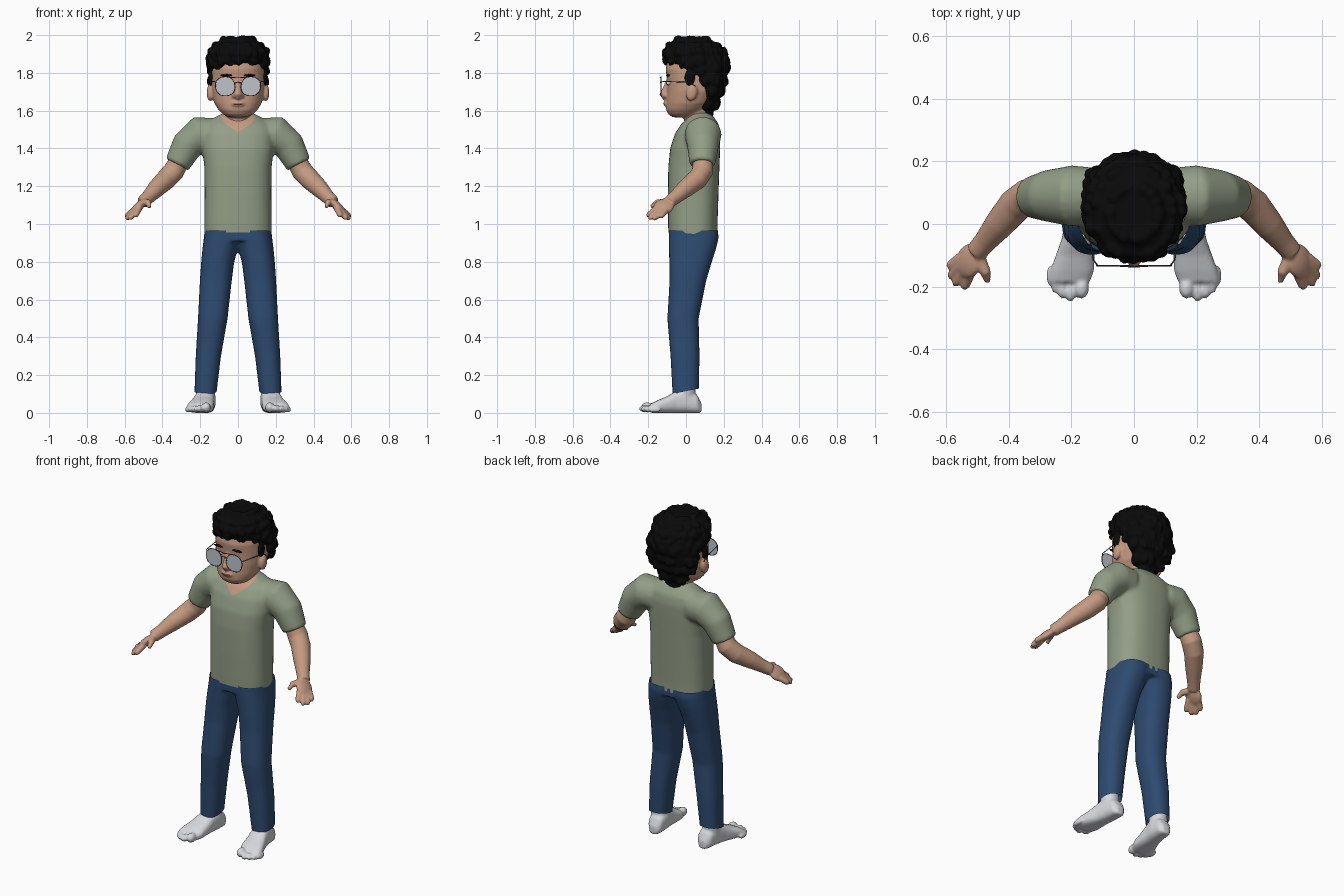
import bpy, bmesh, math, random
from mathutils import Vector, Matrix

if "Cube" in bpy.data.objects:
    bpy.data.objects.remove(bpy.data.objects["Cube"])
random.seed(4)


def material(name, r, g, b):
    m = bpy.data.materials.new(name)
    m.use_nodes = True
    m.diffuse_color = (r, g, b, 1)
    m.node_tree.nodes["Principled BSDF"].inputs["Base Color"].default_value = (r, g, b, 1)
    return m


SKIN = material("skin", 0.55, 0.32, 0.22)
SHIRT = material("sage_green", 0.29, 0.34, 0.24)
DENIM = material("denim_blue", 0.027, 0.07, 0.165)
SOCK = material("off_white", 0.68, 0.69, 0.72)
HAIR = material("black", 0.003, 0.003, 0.003)
LENS = material("lens_grey", 0.52, 0.55, 0.6)
WIRE = material("frame_grey", 0.06, 0.06, 0.065)
LIPS = material("lip_brown", 0.38, 0.18, 0.13)


# ---- geometry helpers ----
def ring(c, u, v, p=1.0, n=32):
    """Rounded loop around c spanned by the half-axes u and v."""
    power = lambda t: math.copysign(abs(t) ** p, t)
    angles = [2 * math.pi * i / n for i in range(n)]
    return [Vector(c) + Vector(u) * power(math.cos(a)) + Vector(v) * power(math.sin(a)) for a in angles]


def oval(z, y0, y1, x0, x1, p=0.85):
    """Horizontal section between the given limits."""
    return ring(((x0 + x1) / 2, (y0 + y1) / 2, z), ((x1 - x0) / 2, 0, 0), (0, (y1 - y0) / 2, 0), p)


def loft(bm, rings):
    loops = [[bm.verts.new(co) for co in r] for r in rings]
    n = len(loops[0])
    for a, b in zip(loops, loops[1:]):
        for i in range(n):
            bm.faces.new((a[i], a[(i + 1) % n], b[(i + 1) % n], b[i]))
    bm.faces.new(loops[0])
    bm.faces.new(loops[-1])


def limb(bm, path, s=1, n=20):
    """Round tube through (x, y, z, radius) points, mirrored in x by s."""
    pts = [Vector((s * x, y, z)) for x, y, z, r in path]
    rings = []
    for i, c in enumerate(pts):
        t = (pts[min(i + 1, len(pts) - 1)] - pts[max(i - 1, 0)]).normalized()
        u = t.cross(Vector((0, 1, 0.3))).normalized()
        rings.append(ring(c, u * path[i][3], t.cross(u) * path[i][3], 1, n))
    loft(bm, rings)


def blob(bm, c, size, rot=None):
    m = Matrix.Translation(c) @ (rot.to_4x4() if rot else Matrix()) @ Matrix.Diagonal((*size, 1))
    bmesh.ops.create_icosphere(bm, subdivisions=3, radius=1, matrix=m)


def build(name, bm, mat, voxel=0, smooth=4, cuts=()):
    """Fuse overlapping pieces, soften them and trim open ends."""
    bmesh.ops.recalc_face_normals(bm, faces=bm.faces)
    me = bpy.data.meshes.new(name)
    bm.to_mesh(me)
    bm.free()
    ob = bpy.data.objects.new(name, me)
    bpy.context.collection.objects.link(ob)
    if voxel:
        rm = ob.modifiers.new("fuse", 'REMESH')
        rm.mode, rm.voxel_size = 'VOXEL', voxel
        sm = ob.modifiers.new("soften", 'SMOOTH')
        sm.factor, sm.iterations = 0.5, smooth
        deps = bpy.context.evaluated_depsgraph_get()
        fused = bpy.data.meshes.new_from_object(ob.evaluated_get(deps))
        ob.modifiers.clear()
        ob.data = fused
    me = ob.data
    me.materials.clear()
    me.materials.append(mat)
    if cuts:
        b = bmesh.new()
        b.from_mesh(me)
        for co, no in cuts:
            bmesh.ops.bisect_plane(b, geom=b.verts[:] + b.edges[:] + b.faces[:],
                                   plane_co=co, plane_no=no, clear_outer=True)
        b.to_mesh(me)
        b.free()
    me.shade_smooth()
    return ob


def wire(name, pts, cyclic=False, r=0.0025):
    cu = bpy.data.curves.new(name, 'CURVE')
    cu.dimensions, cu.bevel_depth, cu.bevel_resolution = '3D', r, 1
    sp = cu.splines.new('POLY')
    sp.points.add(len(pts) - 1)
    for p, co in zip(sp.points, pts):
        p.co = (*co, 1)
    sp.use_cyclic_u = cyclic
    cu.materials.append(WIRE)
    bpy.context.collection.objects.link(bpy.data.objects.new(name, cu))


SIDES = (("left", 1), ("right", -1))

# ---- shirt: torso and sleeves ----
bm = bmesh.new()
torso = [(0.9, -.092, .167, .179), (1.0, -.095, .167, .179), (1.15, -.096, .172, .177),
         (1.3, -.094, .177, .178), (1.4, -.084, .181, .19), (1.48, -.058, .182, .19),
         (1.53, -.025, .173, .17), (1.57, .015, .145, .115), (1.59, .04, .12, .07)]
loft(bm, [oval(z, y0, y1, -w, w, 0.8) for z, y0, y1, w in torso])
for _, s in SIDES:
    limb(bm, [(.12, .09, 1.47, .09), (.2, .09, 1.475, .098), (.27, .09, 1.415, .084),
              (.322, .086, 1.315, .068)], s, 28)
shirt = build("shirt", bm, SHIRT, 0.011, 5, [((0, 0, .95), (0, -.05, -1))])

# Neckline: split the shirt along two slanted planes and colour the inside as skin
b = bmesh.new()
b.from_mesh(shirt.data)
for _, s in SIDES:
    bmesh.ops.bisect_plane(b, geom=b.verts[:] + b.edges[:] + b.faces[:],
                           plane_co=(0, 0, 1.515), plane_no=(-0.4 * s, -0.55, 1))
for f in b.faces:
    c = f.calc_center_median()
    f.material_index = int(c.z > 1.515 + 0.55 * c.y + 0.4 * abs(c.x))
b.to_mesh(shirt.data)
b.free()
shirt.data.materials.append(SKIN)

# ---- trousers ----
bm = bmesh.new()
loft(bm, [oval(z, -.09, .167, -.176, .176, 0.8) for z in (.99, .95, .91)])
leg = [(.99, -.09, .165, -.02, .174), (.93, -.091, .174, -.02, .181), (.87, -.09, .16, 0, .188),
       (.8, -.089, .137, .02, .195), (.7, -.087, .107, .033, .202), (.5, -.099, .067, .055, .212),
       (.3, -.082, .072, .09, .224), (.07, -.07, .067, .118, .232)]
for _, s in SIDES:
    loft(bm, [oval(z, y0, y1, s * x0, s * x1) for z, y0, y1, x0, x1 in leg])
build("trousers", bm, DENIM, 0.011, 4,
      [((0, 0, .965), (0, 0, 1)), ((0, 0, .115), (0, .2, -1))])

# ---- arms with hands ----
fingers = [((.52, -.15, 1.088), (.545, -.207, 1.04)), ((.54, -.145, 1.075), (.575, -.196, 1.026)),
           ((.553, -.13, 1.07), (.59, -.172, 1.024)), ((.555, -.107, 1.07), (.595, -.138, 1.036))]
for side, s in SIDES:
    bm = bmesh.new()
    limb(bm, [(.29, .09, 1.37, .05), (.34, .088, 1.28, .057), (.38, .06, 1.237, .055),
              (.43, 0, 1.19, .048), (.475, -.055, 1.143, .037), (.505, -.09, 1.115, .034)], s)
    along = Vector((.5 * s, -.7, -.5)).normalized()
    normal = Vector((.7 * s, 0, .7)).normalized()
    palm = Matrix((along, normal.cross(along), normal)).transposed()
    blob(bm, (.527 * s, -.118, 1.092), (.06, .052, .023), palm)
    for base, tip in fingers:
        mid = Vector(base).lerp(Vector(tip), .8)
        limb(bm, [(*base, .017), (*mid, .0155), (*tip, .008)], s, 12)
    limb(bm, [(.5, -.1, 1.115, .022), (.475, -.155, 1.112, .018), (.468, -.185, 1.09, .011)], s, 12)
    build(side + "_arm", bm, SKIN, 0.006, 3)

# ---- feet with toes ----
sole = [(.082, .165, .022, .05), (.06, .166, .044, .095), (0, .17, .052, .135), (-.05, .178, .054, .118),
        (-.1, .188, .062, .088), (-.15, .198, .07, .067), (-.185, .207, .066, .05)]
toes = [(.168, -.205, .025), (.203, -.215, .018), (.23, -.205, .017), (.252, -.188, .016), (.267, -.165, .014)]
for side, s in SIDES:
    bm = bmesh.new()
    loft(bm, [ring((s * x, y, h / 2), (w, 0, 0), (0, 0, h / 2), 0.75) for y, x, w, h in sole])
    limb(bm, [(.172, 0, .06, .047), (.174, 0, .12, .051), (.174, 0, .17, .049)], s)
    for x, y, r in toes:
        blob(bm, (x * s, y, r + .004), (r * .95, .034, r * 1.1))
    build(side + "_foot", bm, SOCK, 0.007, 3)

# ---- head: skull, neck, nose, ears ----
bm = bmesh.new()
skull = [(1.565, -.07, .02, .045), (1.58, -.092, .06, .08), (1.605, -.106, .1, .104), (1.64, -.106, .14, .125),
         (1.7, -.102, .18, .14), (1.76, -.1, .19, .143), (1.82, -.108, .195, .141), (1.9, -.09, .18, .12)]
loft(bm, [oval(z, y0, y1, -w, w, .9) for z, y0, y1, w in skull])
limb(bm, [(0, .07, 1.48, .085), (0, .062, 1.56, .072), (0, .06, 1.64, .075)])
limb(bm, [(0, -.09, 1.76, .014), (0, -.108, 1.715, .017), (0, -.12, 1.685, .022), (0, -.11, 1.665, .014)], 1, 14)
blob(bm, (0, -.103, 1.637), (.038, .017, .016))
for _, s in SIDES:
    blob(bm, (.019 * s, -.106, 1.68), (.015, .016, .012))
    blob(bm, (.148 * s, .03, 1.695), (.018, .03, .045), Matrix.Rotation(-.2, 3, 'X'))
build("head", bm, SKIN, 0.007, 3)

# ---- mouth, eyes and brows ----
bm = bmesh.new()
blob(bm, (0, -.108, 1.636), (.03, .014, .004))
build("mouth", bm, LIPS)
for side, s in SIDES:
    for part, mat, c, size in (("eye", SOCK, (.055, -.089, 1.745), (.02, .014, .011)),
                               ("pupil", HAIR, (.055, -.098, 1.745), (.008, .007, .008)),
                               ("eyebrow", HAIR, (.06, -.096, 1.787), (.034, .01, .006))):
        bm = bmesh.new()
        blob(bm, (c[0] * s, c[1], c[2]), size)
        build(side + "_" + part, bm, mat)

# ---- hair: lofted mass covered in short clumps ----
bm = bmesh.new()
mass = [(1.58, .09, .13, .04), (1.63, .08, .165, .085), (1.7, .065, .195, .135), (1.76, .035, .213, .15),
        (1.82, 0, .221, .155), (1.845, -.09, .222, .156), (1.87, -.115, .22, .155), (1.91, -.12, .208, .15),
        (1.95, -.105, .18, .125), (1.982, -.05, .12, .08)]
loft(bm, [oval(z, y0, y1, -w, w, .95) for z, y0, y1, w in mass])
spots = [v.co.copy() for v in bm.verts if v.co.z > 1.84 or v.co.y > .04]
for co in spots:
    if random.random() < .75:
        r = random.uniform(.014, .024)
        inward = co + (Vector((0, .06, 1.8)) - co).normalized() * .008
        tilt = Matrix.Rotation(random.uniform(-.6, .6), 3, 'Y') @ Matrix.Rotation(random.uniform(-.5, .5), 3, 'X')
        blob(bm, inward, (r, r, r * (1.6 if co.z < 1.93 else 1)), tilt)
for _, s in SIDES:
    blob(bm, (.142 * s, .02, 1.775), (.016, .028, .045))
build("hair", bm, HAIR, 0.007, 1)

# ---- glasses ----
for side, s in SIDES:
    outline = ring((.068 * s, -.133, 1.729), (.051 * s, 0, -.004), (.006 * s, 0, .05), .88)
    bm = bmesh.new()
    loft(bm, [[p + Vector((0, d, 0)) for p in outline] for d in (-.0015, .0015)])
    lens = build(side + "_lens", bm, LENS)
    lens.data.shade_flat()
    wire(side + "_lens_rim", outline, True)
    wire(side + "_temple", [(.117 * s, -.132, 1.752), (.13 * s, -.115, 1.755),
                            (.152 * s, .02, 1.75), (.155 * s, .05, 1.73)])
wire("bridge", [(-.022, -.133, 1.745), (0, -.137, 1.752), (.022, -.133, 1.745)])
wire("brow_bar", [(-.05, -.134, 1.777), (0, -.137, 1.774), (.05, -.134, 1.777)])
